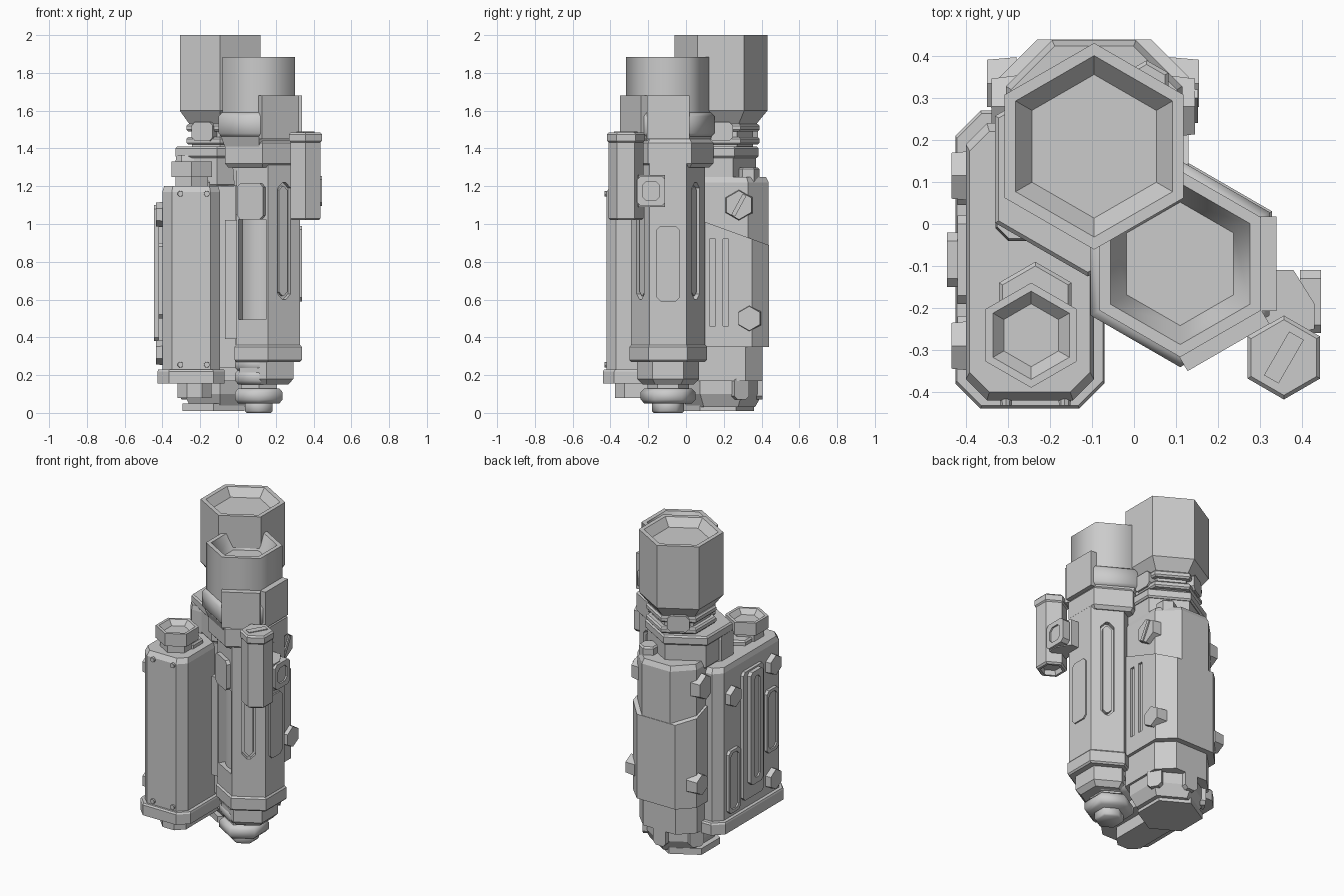
import bpy, bmesh
from math import cos, sin, pi, radians
from mathutils import Vector

old = bpy.data.objects.get("Cube")
if old:
    bpy.data.objects.remove(old)

GREY = (.6, .6, .6, 1)
mat = bpy.data.materials.new("plain grey")
mat.use_nodes = True
mat.diffuse_color = GREY
mat.node_tree.nodes["Principled BSDF"].inputs["Base Color"].default_value = GREY


def loft(name, loops, smooth=False):
    """Skin a list of equal loops and cap both ends."""
    bm = bmesh.new()
    rings = [[bm.verts.new(point) for point in loop] for loop in loops]
    for low, high in zip(rings, rings[1:]):
        for i in range(len(low)):
            bm.faces.new((low[i - 1], low[i], high[i], high[i - 1]))
    bm.faces.new(rings[0][::-1])
    bm.faces.new(rings[-1])
    bmesh.ops.recalc_face_normals(bm, faces=bm.faces)
    mesh = bpy.data.meshes.new(name)
    bm.to_mesh(mesh)
    bm.free()
    mesh.materials.append(mat)
    part = bpy.data.objects.new(name, mesh)
    bpy.context.collection.objects.link(part)
    if smooth:
        bpy.ops.object.select_all(action='DESELECT')
        part.select_set(True)
        bpy.context.view_layer.objects.active = part
        bpy.ops.object.shade_smooth_by_angle(angle=radians(65))
    return part


def ngon(radius, sides=6, centre=(0, 0)):
    turns = [pi / 2 + 2 * pi * i / sides for i in range(sides)]
    return [(centre[0] + radius * cos(t), centre[1] + radius * sin(t)) for t in turns]


def rect(width, height, corner=0, centre=(0, 0)):
    """Rectangle outline, with cut corners if asked for."""
    points = []
    for sx, sy in ((-1, -1), (1, -1), (1, 1), (-1, 1)):
        x, y = centre[0] + sx * width / 2, centre[1] + sy * height / 2
        ends = [(x, y - sy * corner), (x - sx * corner, y)]
        points += (ends if sx == sy else ends[::-1]) if corner else [(x, y)]
    return points


def stack(name, centre, profile, sides=6, smooth=False):
    """Upright turned part from radius and height pairs."""
    return loft(name, [[(x, y, z) for x, y in ngon(radius, sides, centre)]
                       for radius, z in profile], smooth)


def drum(name, centre, radius, bottom, top, bevel=.01, smooth=False):
    """Upright hexagonal ring with both edges bevelled."""
    inner = radius - bevel
    return stack(name, centre, [(inner, bottom), (radius, bottom + bevel),
                                (radius, top - bevel), (inner, top)], smooth=smooth)


def cup(name, centre, radius, bottom, top, rim, depth, smooth=False):
    """Upright hexagon with a flared hollow in its top."""
    return stack(name, centre, [(radius, bottom), (radius, top), (radius - rim, top),
                                (radius - 2.5 * rim, top - depth)], smooth=smooth)


def slab(name, outline, bottom, top, bevel=0):
    """Upright part from a plan outline, its top edge drawn in."""
    middle = sum((Vector(p) for p in outline), Vector((0, 0))) / len(outline)
    layers = [(bottom, 1), (top - bevel, 1)] + ([(top, 1 - 2 * bevel)] if bevel else [])
    return loft(name, [[(*middle.lerp(Vector(p), scale), z) for p in outline]
                       for z, scale in layers])


def plate(name, outline, spot, angle, out, back=.03, draft=1):
    """Outline in a vertical plane facing an angle, raised along its normal."""
    a = radians(angle)
    normal, along, up = Vector((cos(a), sin(a), 0)), Vector((-sin(a), cos(a), 0)), Vector((0, 0, 1))
    return loft(name, [[Vector(spot) + (along * u + up * v) * scale + normal * depth
                        for u, v in outline] for depth, scale in ((-back, 1), (out, draft))])


def around(centre, distance, angle, height):
    a = radians(angle)
    return (centre[0] + distance * cos(a), centre[1] + distance * sin(a), height)


def cut(target, cutter):
    cutter.hide_render = True
    modifier = target.modifiers.new("cut", 'BOOLEAN')
    modifier.object, modifier.operation, modifier.solver = cutter, 'DIFFERENCE', 'EXACT'
    bpy.context.view_layer.objects.active = target
    bpy.ops.object.modifier_apply(modifier=modifier.name)
    bpy.data.objects.remove(cutter)


def framed_plate(name, width, height, spot, angle, out, border):
    """Raised panel with a sunken middle."""
    panel = plate(name, rect(width, height, .02), spot, angle, out)
    hollow = rect(width - border, height - border, .02)
    cut(panel, plate("hollow_cutter", hollow, spot, angle, out=.1, back=.01 - out))


# Front tower: hexagonal shell with slots and an open window
shell_axis, cup_axis = (.16, -.095), (.11, -.095)
shell_radius = .195
shell_flat = shell_radius * cos(pi / 6)
shell = stack("front_tower_shell", shell_axis, [(shell_radius, .35), (shell_radius, 1.32)])
for angle in (300, 60):
    spot = around(shell_axis, shell_flat, angle, .91)
    cut(shell, plate("slot_cutter", rect(.08, .62, .03), spot, angle, out=.05))
    plate("slot_insert", rect(.05, .58, .02), spot, angle, out=-.01, back=.05)
window = around(shell_axis, shell_flat, 240, .76)
cut(shell, plate("window_cutter", rect(.17, .53), window, 240, out=.1, back=.12))
stack("inner_cylinder", (.14, -.1), [(.13, .4), (.13, 1.1)], sides=32, smooth=True)
plate("window_upper_block", rect(.16, .19, .02), around(shell_axis, shell_flat, 240, 1.12), 240, out=.025)
plate("side_panel", rect(.12, .4, .02), around(shell_axis, shell_flat, 0, .79), 0, out=.009)

# Tower rings and foot
drum("lower_ring", shell_axis, radius=.205, bottom=.27, top=.36)
drum("lower_taper", (.15, -.095), radius=.165, bottom=.15, top=.3, bevel=.03)
for low in (.05, .15, .22):
    drum("foot_ring", cup_axis, radius=.145, bottom=low, top=low + .08, bevel=.02, smooth=True)
stack("foot_core", cup_axis, [(.11, .06), (.11, .3)])
drum("foot_knob", cup_axis, radius=.085, bottom=0, top=.07, smooth=True)

# Tower collar, rounded ring and open cup
drum("tower_collar", (.13, -.085), radius=.23, bottom=1.3, top=1.45, bevel=.02)
stack("tower_shoulder", cup_axis, [(.15, 1.2), (.16, 1.3), (.23, 1.46), (.23, 1.5)])
drum("tower_round_ring", cup_axis, radius=.246, bottom=1.46, top=1.59, bevel=.02, smooth=True)
cup("tower_cup", cup_axis, radius=.222, bottom=1.5, top=1.885, rim=.03, depth=.1, smooth=True)
for angle in (300, 0):
    plate("collar_plate", rect(.225, .23), around(cup_axis, .2, angle, 1.565), angle, out=.03)

# Side tube with its bracket
tube_axis = (.357, -.318)
cut(drum("side_tube", tube_axis, radius=.092, bottom=1.02, top=1.46),
    stack("tube_end_cutter", tube_axis, [(.07, 1), (.06, 1.05)]))
drum("tube_lid", tube_axis, radius=.1, bottom=1.43, top=1.485)
plate("tube_lid_strip", rect(.12, .02), (*tube_axis, 1.48), 330, out=.02, back=.02)
slab("tube_bracket", [(.3, -.28), (.43, -.25), (.43, -.19), (.38, -.11), (.3, -.11)], bottom=1.09, top=1.26)
framed_plate("bracket_frame", .15, .16, (.425, -.185, 1.175), 0, out=.02, border=.06)

# Rear tower body with a sloping top edge on its armour
rear_axis = (-.095, .185)
armour_outline = rect(.45, .5, .09, centre=(-.095, .19))
armour = slab("rear_armour", armour_outline, bottom=.35, top=1.05)
cut(armour, loft("slope_cutter", [[(x, -.2, 1.12), (x, .6, .83), (x, .6, 1.3), (x, -.2, 1.3)]
                                  for x in (-.5, .3)]))
for y in (.14, .21):
    cut(armour, plate("groove_cutter", rect(.03, .46), (.13, y, .69), 0, out=.05, back=.015))
slab("rear_upper_body", rect(.42, .48, .11, centre=(-.095, .198)), bottom=.8, top=1.25, bevel=.03)

# Rear tower skirt and underside
slab("rear_skirt", rect(.41, .44, .09, centre=rear_axis), bottom=.17, top=.36)
stack("rear_underside", rear_axis, [(.1, .09), (.14, .03), (.18, .03), (.22, .1), (.22, .2)])
slab("underside_plate", ngon(.19, centre=(-.13, .17)), bottom=.01, top=.05)
for angle in (30, 90, 150):
    plate("underside_rib", rect(.09, .12, .02), around(rear_axis, .19, angle, .13), angle, out=.03)

# Rear tower neck and hollow head
drum("rear_shoulder", (-.11, .13), radius=.24, bottom=1.2, top=1.38)
drum("rear_shoulder_rim", (-.11, .13), radius=.255, bottom=1.35, top=1.41)
stack("rear_neck", rear_axis, [(.17, 1.25), (.17, 1.55)])
for low in (1.42, 1.49):
    drum("neck_ring", rear_axis, radius=.205, bottom=low, top=low + .04)
stack("rear_head_taper", rear_axis, [(.18, 1.52), (.246, 1.6), (.246, 1.65)])
cup("rear_head", rear_axis, radius=.246, bottom=1.6, top=2, rim=.03, depth=.05)
for angle in (240, 0, 120):
    plate("neck_clamp", rect(.13, .1, .02), around(rear_axis, .15, angle, 1.49), angle, out=.04)
drum("rear_cap", (.03, .33), radius=.06, bottom=1.2, top=1.3)

# Hex bolts on both sides of the rear tower
for x, angle in ((.115, 0), (-.31, 180)):
    plate("lower_hex_bolt", ngon(.072), (x, .335, .5), angle, out=.04, draft=.9)
    plate("upper_hex_bolt", ngon(.085), (x, .28, 1.1), angle, out=.03, draft=.9)
plate("bolt_strip", [(-.04, -.05), (-.02, -.06), (.04, .05), (.02, .06)],
      (.145, .28, 1.1), 0, out=.008)

# Canister with caps
slab("canister_body", rect(.305, .66, .05, centre=(-.248, -.09)), bottom=.18, top=1.2, bevel=.03)
slab("canister_base", rect(.355, .71, .06, centre=(-.248, -.085)), bottom=.155, top=.23, bevel=.01)
slab("canister_foot", rect(.18, .45, .05, centre=(-.23, -.15)), bottom=.08, top=.16)
cap_axis = (-.245, -.265)
drum("canister_neck", cap_axis, radius=.1, bottom=1.19, top=1.26)
cup("canister_cap", cap_axis, radius=.125, bottom=1.25, top=1.33, rim=.02, depth=.03)
drum("canister_valve", (-.235, -.19), radius=.1, bottom=1.18, top=1.23)
slab("canister_rear_cap", rect(.13, .18, .03, centre=(-.265, .05)), bottom=1.18, top=1.365, bevel=.03)
for x in (-.305, -.165):
    for z in (.255, 1.16):
        plate("front_rivet", ngon(.018, sides=10), (x, -.42, z), 270, out=.012, draft=.8)

# Panels and bolts on the outer side of the canister
plate("side_mid_plate", rect(.21, .82, .02), (-.4, -.085, .7), 180, out=.02)
framed_plate("side_spine", .13, .72, (-.42, -.085, .74), 180, out=.025, border=.07)
for y, z in ((.105, .46), (-.28, .7)):
    framed_plate("side_small_panel", .12, .4, (-.4, y, z), 180, out=.02, border=.04)
for y, z in ((.115, 1), (-.29, 1.05), (-.29, .32)):
    plate("canister_bolt", ngon(.07), (-.4, y, z), 180, out=.035, draft=.9)

# Links between canister and tower
slab("link_bar", rect(.07, .19, centre=(-.035, -.075)), bottom=.39, top=1.02)
slab("link_plate", rect(.1, .15, centre=(-.06, -.025)), bottom=.24, top=1.2)
